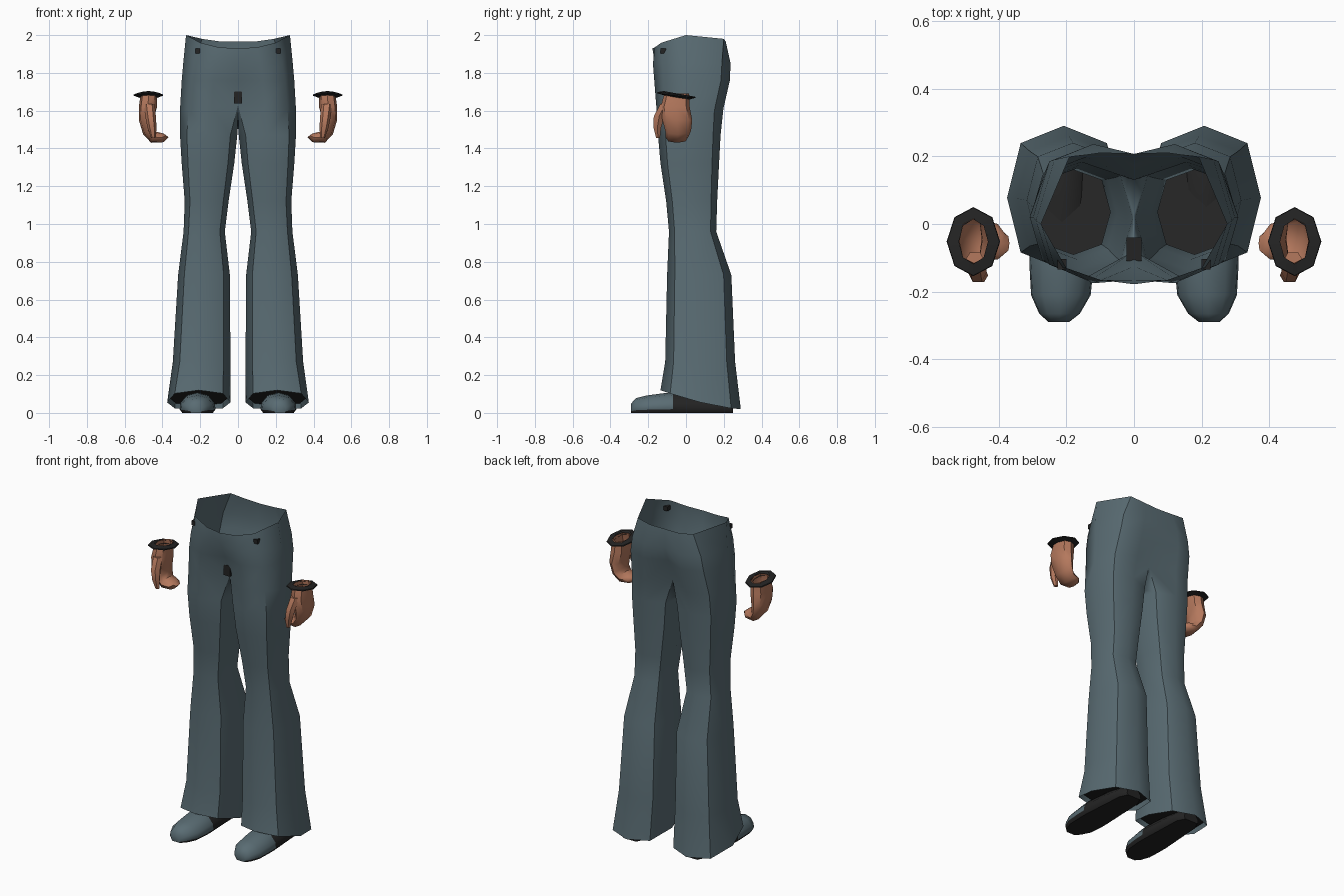
import bpy, bmesh, math
from mathutils import Vector

if "Cube" in bpy.data.objects:
    bpy.data.objects.remove(bpy.data.objects["Cube"])


def material(name, rgb):
    m = bpy.data.materials.new(name)
    m.diffuse_color = (*rgb, 1)
    m.use_nodes = True
    m.node_tree.nodes["Principled BSDF"].inputs["Base Color"].default_value = m.diffuse_color
    return m


CLOTH = material("slate cloth", (0.101, 0.150, 0.172))
SKIN = material("warm skin", (0.457, 0.188, 0.109))
BLACK = material("soft black", (0.0168, 0.0168, 0.0168))


def finish(bm, name, mats, rule=None, angle=50):
    """Turn a right-hand half into an object mirrored across x = 0."""
    bmesh.ops.recalc_face_normals(bm, faces=bm.faces)
    for f in bm.faces:
        f.smooth = True
        if rule:
            f.material_index = rule(f)
    me = bpy.data.meshes.new(name)
    bm.to_mesh(me)
    bm.free()
    for m in mats:
        me.materials.append(m)
    ob = bpy.data.objects.new(name, me)
    bpy.context.collection.objects.link(ob)
    mod = ob.modifiers.new("mirror", 'MIRROR')
    mod.use_clip = True
    mod.merge_threshold = 0.001
    bpy.ops.object.select_all(action='DESELECT')
    ob.select_set(True)
    bpy.context.view_layer.objects.active = ob
    bpy.ops.object.shade_smooth_by_angle(angle=math.radians(angle))
    return ob


def bridge(bm, a, b, closed=True):
    n = len(a)
    for i in range(n if closed else n - 1):
        j = (i + 1) % n
        bm.faces.new((a[i], a[j], b[j], b[i]))


def loft(bm, rings, caps=(False, False)):
    """Skin closed rings of points; returns the vertex rings."""
    vs = [[bm.verts.new(p) for p in r] for r in rings]
    for a, b in zip(vs, vs[1:]):
        bridge(bm, a, b)
    for use, ring in zip(caps, (vs[0], vs[-1])):
        if use:
            bm.faces.new(ring)
    return vs


# Eight-sided ring, starting front-inner and going by the front to the outside
C = 0.76
PATTERN = [(-C, -C), (0, -1), (C, -C), (1, 0), (C, C), (0, 1), (-C, C), (-1, 0)]


def leg_ring(z, xi, xo, yf, yb):
    cx, cy, rx, ry = (xi + xo) / 2, (yf + yb) / 2, (xo - xi) / 2, (yb - yf) / 2
    return [(cx + rx * u, cy + ry * v, z) for u, v in PATTERN]


# ---- trousers: flared leg rings, a crotch ring, then open rings to the waist
hem = [(x, y, 0.02 + 0.1 * (max(0.29 - y, 0) / 0.425) ** 1.5)
       for x, y, z in leg_ring(0, 0.04, 0.375, -0.135, 0.29)]
crotch = [(0, -0.08, 1.63), (0.14, -0.157, 1.62), (0.262, -0.11, 1.61), (0.308, 0.02, 1.59),
          (0.265, 0.15, 1.6), (0.14, 0.198, 1.61), (0, 0.13, 1.62), (0, 0.03, 1.52)]
rings = [hem,
         leg_ring(0.27, 0.04, 0.345, -0.11, 0.26),
         leg_ring(0.73, 0.043, 0.317, -0.10, 0.24),
         leg_ring(0.96, 0.07, 0.288, -0.09, 0.16),
         leg_ring(1.12, 0.05, 0.282, -0.105, 0.165),
         leg_ring(1.32, 0.02, 0.298, -0.135, 0.175),
         leg_ring(1.47, 0.004, 0.307, -0.148, 0.183),
         crotch]
upper = [
    [(0, -0.125, 1.76), (0.13, -0.168, 1.76), (0.25, -0.12, 1.76), (0.298, 0.02, 1.76),
     (0.25, 0.185, 1.76), (0.13, 0.232, 1.76), (0, 0.175, 1.76)],
    [(0, -0.165, 1.85), (0.12, -0.175, 1.85), (0.235, -0.125, 1.85), (0.29, 0.01, 1.85),
     (0.235, 0.19, 1.85), (0.12, 0.236, 1.85), (0, 0.205, 1.85)],
    [(0, -0.178, 1.93), (0.1, -0.165, 1.935), (0.2, -0.13, 1.96), (0.275, 0.0, 2.0),
     (0.19, 0.2, 1.98), (0.1, 0.21, 1.967), (0, 0.207, 1.965)]]
bm = bmesh.new()
prev = loft(bm, rings)[-1][:7]
for pts in upper:
    cur = [bm.verts.new(p) for p in pts]
    bridge(bm, prev, cur, closed=False)
    prev = cur
finish(bm, "trousers", [CLOTH])

# ---- dark lining closing each trouser leg just above the hem
bm = bmesh.new()
bm.faces.new([bm.verts.new((0.2075 + (x - 0.2075) * 0.93, 0.08 + (y - 0.08) * 0.93, z + 0.025))
              for x, y, z in hem])
finish(bm, "hem_lining", [BLACK])

# ---- shoes: cross-sections from toe to heel (y, half width, height, centre x)
SHOE = [(-0.29, 0.03, 0.05, 0.222), (-0.265, 0.06, 0.078, 0.22), (-0.21, 0.088, 0.092, 0.216),
        (-0.12, 0.095, 0.104, 0.214), (-0.07, 0.095, 0.108, 0.214), (0.08, 0.085, 0.1, 0.212),
        (0.2, 0.078, 0.085, 0.21), (0.25, 0.05, 0.06, 0.21)]
SIDE = [(0.85, 0), (1, 0.18), (0.95, 0.5), (0.6, 0.87)]


def shoe_ring(y, w, h, cx):
    half = [(cx + w * u, y, h * v) for u, v in SIDE]
    return half + [(cx, y, h)] + [(2 * cx - x, y, z) for x, y, z in reversed(half)]


def shoe_rule(f):
    c = f.calc_center_median()
    return 1 if c.z < 0.02 or c.y > -0.09 else 0


bm = bmesh.new()
loft(bm, [shoe_ring(*s) for s in SHOE], (True, True))
finish(bm, "shoes", [CLOTH, BLACK], shoe_rule)

# ---- hands: sections (outer x, z, inner x, z, front y, back y) curling inwards
HAND = [(0.515, 1.69, 0.43, 1.69, -0.115, 0.015), (0.525, 1.62, 0.43, 1.615, -0.135, 0.02),
        (0.525, 1.55, 0.448, 1.55, -0.125, 0.033), (0.502, 1.475, 0.45, 1.515, -0.11, 0.027),
        (0.46, 1.43, 0.44, 1.49, -0.108, 0.012), (0.395, 1.433, 0.41, 1.483, -0.105, 0.0),
        (0.368, 1.46, 0.392, 1.478, -0.085, -0.03)]


def hand_ring(xo, zo, xi, zi, yf, yb):
    mid, axis = Vector(((xo + xi) / 2, (yf + yb) / 2, (zo + zi) / 2)), Vector(((xo - xi) / 2, 0, (zo - zi) / 2))
    return [mid + axis * u + Vector((0, (yb - yf) / 2 * v, 0)) for u, v in PATTERN]


def tube_ring(x, y, z, rx, ry, n=6):
    return [(x + rx * math.cos(i * math.tau / n), y + ry * math.sin(i * math.tau / n), z)
            for i in range(n)]


bm = bmesh.new()
loft(bm, [hand_ring(*s) for s in HAND], (False, True))
finish(bm, "hands", [SKIN])

bm = bmesh.new()
loft(bm, [tube_ring(0.47, -0.11, 1.635, 0.03, 0.03), tube_ring(0.463, -0.142, 1.57, 0.028, 0.033),
          tube_ring(0.455, -0.152, 1.51, 0.024, 0.023), tube_ring(0.448, -0.148, 1.455, 0.012, 0.012)],
     (True, True))
finish(bm, "thumbs", [SKIN])

# ---- flat flared cuffs, lower towards the back
def cuff_ring(rx, ry, dz):
    return [(0.4745 + rx * u, -0.052 + ry * v, 1.682 + dz - 0.012 * v) for u, v in
            [(math.cos(i * math.tau / 8), math.sin(i * math.tau / 8)) for i in range(8)]]


bm = bmesh.new()
loft(bm, [cuff_ring(0.043, 0.066, -0.012), cuff_ring(0.079, 0.102, -0.002),
          cuff_ring(0.077, 0.1, 0.004), cuff_ring(0.043, 0.066, 0.01)])
finish(bm, "cuffs", [BLACK], angle=30)


# ---- small dark pocket studs and fly tab
def box(bm, centre, size):
    verts = bmesh.ops.create_cube(bm, size=1)["verts"]
    for v in verts:
        v.co = Vector([c + s * k for c, s, k in zip(centre, size, v.co)])


bm = bmesh.new()
box(bm, (0.213, -0.119, 1.915), (0.026, 0.03, 0.026))
finish(bm, "pocket_studs", [BLACK], angle=30)

bm = bmesh.new()
box(bm, (0.011, -0.075, 1.67), (0.022, 0.07, 0.065))
finish(bm, "fly_tab", [BLACK], angle=30)
